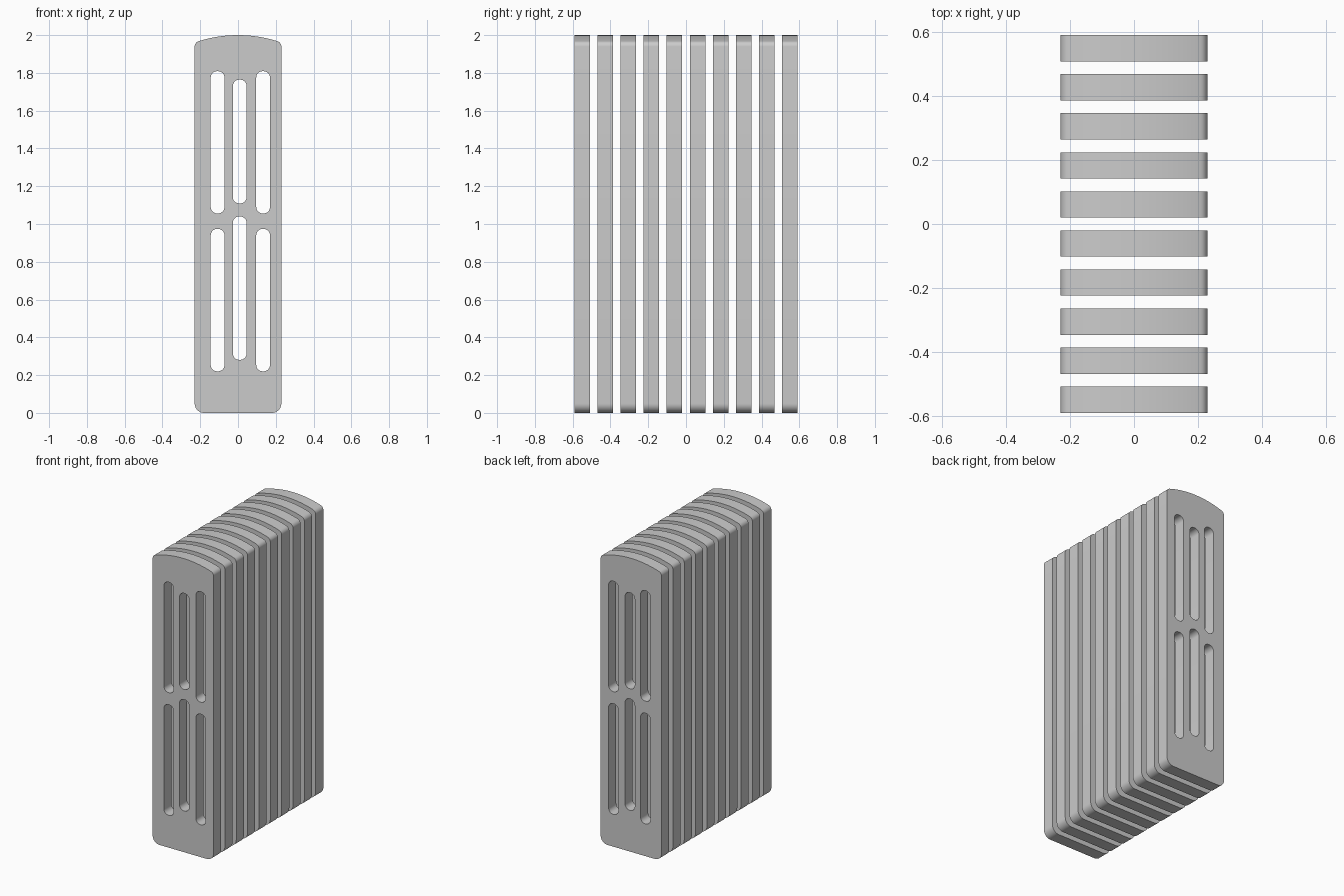
import bpy, bmesh
from math import radians, pi, cos, sin, asin, sqrt

if "Cube" in bpy.data.objects:
    bpy.data.objects.remove(bpy.data.objects["Cube"])

W, THICK, COUNT, SPAN = 0.2295, 0.082, 10, 1.1


def arc(cx, cz, r, a0, a1, n=8):
    return [(cx + r * cos(radians(a0 + (a1 - a0) * i / n)),
             cz + r * sin(radians(a0 + (a1 - a0) * i / n))) for i in range(n + 1)]


def slot(cx, z0, z1, w=0.073, r=0.034):
    x0, x1 = cx - w / 2 + r, cx + w / 2 - r
    return (arc(x1, z0 + r, r, -90, 0) + arc(x1, z1 - r, r, 0, 90)
            + arc(x0, z1 - r, r, 90, 180) + arc(x0, z0 + r, r, 180, 270))


def outline():
    # rounded bottom corners, small top corners tangent to a shallow crown arc
    rb, rt, R = 0.05, 0.03, 0.69
    cx = W - rt
    tilt = asin(cx / (R - rt))
    cz = 2 - R + sqrt((R - rt) ** 2 - cx ** 2)
    t = tilt * 180 / pi
    return (arc(W - rb, rb, rb, -90, 0) + arc(cx, cz, rt, 0, 90 - t)
            + arc(0, 2 - R, R, 90 - t, 90 + t, 20)[1:-1]
            + arc(-cx, cz, rt, 90 + t, 180) + arc(-W + rb, rb, rb, 180, 270))


# Plate profile with six slots
curve = bpy.data.curves.new("plate_profile", 'CURVE')
curve.dimensions = '2D'
curve.fill_mode = 'BOTH'
curve.extrude = THICK / 2
loops = [outline()]
for x in (-0.108, 0.133):
    loops += [slot(x, 1.056, 1.809), slot(x, 0.22, 0.974)]
loops += [slot(0.009, 1.109, 1.764), slot(0.009, 0.281, 1.04)]
for pts in loops:
    s = curve.splines.new('POLY')
    s.points.add(len(pts) - 1)
    for p, (x, z) in zip(s.points, pts):
        p.co = (x, z, 0, 1)
    s.use_cyclic_u = True

helper = bpy.data.objects.new("profile_helper", curve)
bpy.context.collection.objects.link(helper)
bpy.context.view_layer.update()
mesh = bpy.data.meshes.new_from_object(
    helper.evaluated_get(bpy.context.evaluated_depsgraph_get()))
mesh.name = "plate"
bpy.data.objects.remove(helper)

# Weld the walls to the faces and stand the plate upright
bm = bmesh.new()
bm.from_mesh(mesh)
bmesh.ops.remove_doubles(bm, verts=bm.verts, dist=1e-5)
for v in bm.verts:
    v.co = (v.co.x, -v.co.z, v.co.y)
bmesh.ops.recalc_face_normals(bm, faces=bm.faces)
bm.to_mesh(mesh)
bm.free()

# Row of separate plates
for i in range(COUNT):
    plate = bpy.data.objects.new(f"plate_{i + 1}", mesh)
    plate.location.y = -SPAN / 2 + SPAN * i / (COUNT - 1)
    bpy.context.collection.objects.link(plate)
bpy.context.view_layer.objects.active = plate
plate.select_set(True)
bpy.ops.object.shade_smooth_by_angle(angle=radians(30))
